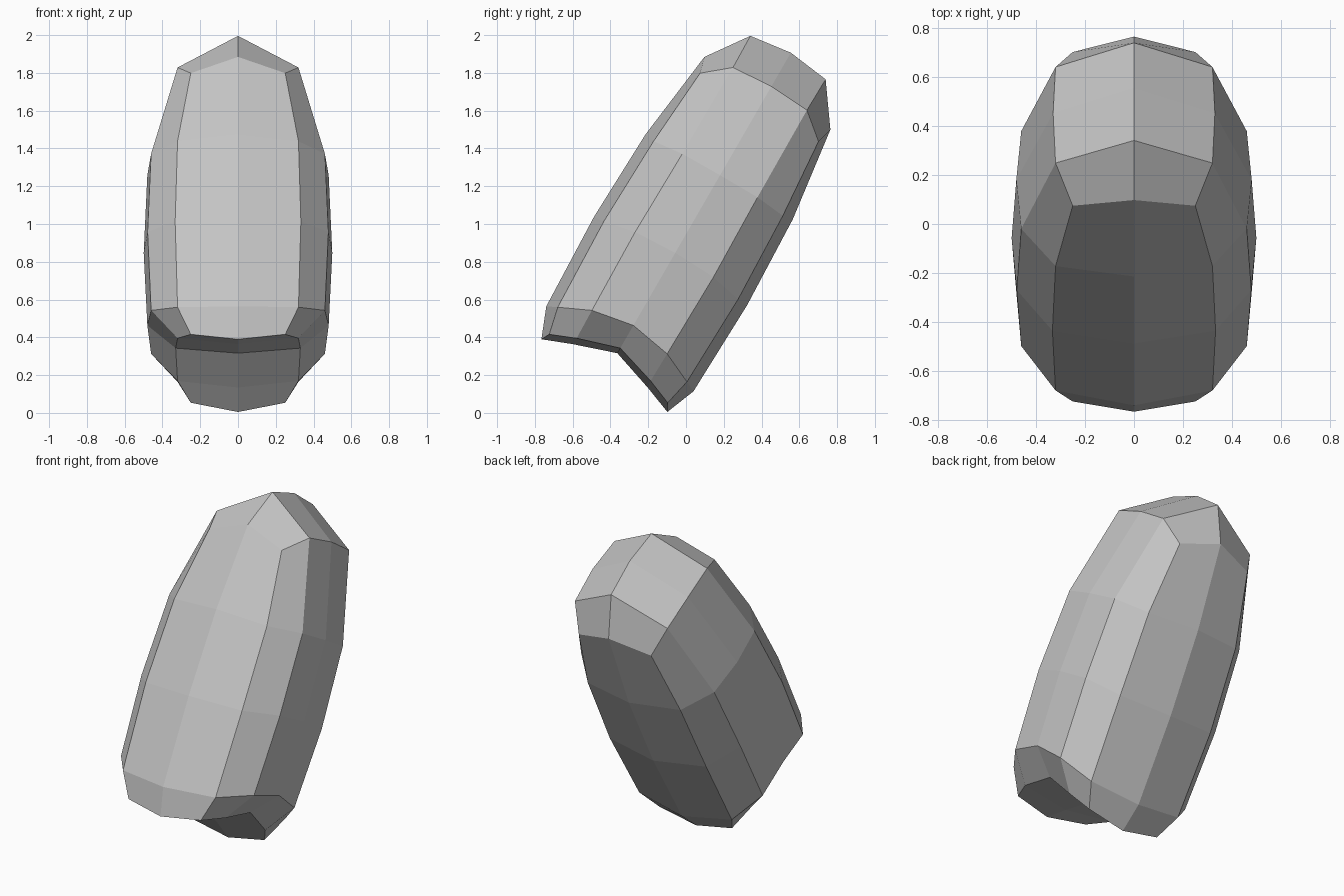
import bpy, bmesh, math

cube = bpy.data.objects.get("Cube")
if cube:
    bpy.data.objects.remove(cube, do_unlink=True)


def make_material(name, value):
    mat = bpy.data.materials.new(name)
    mat.use_nodes = True
    color = (value, value, value, 1.0)
    mat.diffuse_color = color
    mat.node_tree.nodes["Principled BSDF"].inputs["Base Color"].default_value = color
    return mat


# Quarter outlines, running from the middle of the back to the middle of the side
end_outline = [(0, 0.385), (0.25, 0.362), (0.32, 0.226), (0.33, 0)]
body_outline = [(0, 0.45), (0.32, 0.395), (0.46, 0.23), (0.48, 0)]


def ring(bm, outline, heights, scale=1.0):
    """Add one quarter ring with its own height at every point."""
    return [bm.verts.new((x * scale, y * scale, z))
            for (x, y), z in zip(outline, heights)]


def ridge(bm, outer, middle):
    """Add the centre line points that close an end."""
    return [bm.verts.new((0, 0.23, outer)), bm.verts.new((0, 0, middle))]


def close_end(bm, edge, centre, upward):
    back, corner, side, middle = edge
    for loop in ([back, corner, side, centre[0]],
                 [side, middle, centre[1], centre[0]]):
        bm.faces.new(loop[::-1] if upward else loop)


# Faceted block: a quarter shell, mirrored across its width and depth
bm = bmesh.new()
rings = [
    ring(bm, end_outline, (-0.04, 0.003, 0.058, 0.128)),
    ring(bm, body_outline, (0.124, 0.15, 0.226, 0.267)),
    ring(bm, body_outline, (0.66, 0.665, 0.70, 0.71), 1.04),
    ring(bm, body_outline, (1.175, 1.165, 1.183, 1.185)),
    ring(bm, end_outline, (1.686, 1.60, 1.713, 1.728)),
]
for low, high in zip(rings, rings[1:]):
    for i in range(len(low) - 1):
        bm.faces.new((low[i + 1], low[i], high[i], high[i + 1]))

# Hollowed underside and peaked top
close_end(bm, rings[0], ridge(bm, 0.02, 0.097), upward=False)
close_end(bm, rings[-1], ridge(bm, 1.904, 1.934), upward=True)

mesh = bpy.data.meshes.new("faceted_block")
bm.to_mesh(mesh)
bm.free()
mesh.materials.append(make_material("stone_grey", 0.55))

block = bpy.data.objects.new("faceted_block", mesh)
bpy.context.collection.objects.link(block)
mirror = block.modifiers.new("mirror_quarters", "MIRROR")
mirror.use_axis = (True, True, False)
mirror.merge_threshold = 0.001

# Lean the block backward
block.rotation_euler.x = math.radians(-30)
block.location = (0, -0.412, 0.232)
